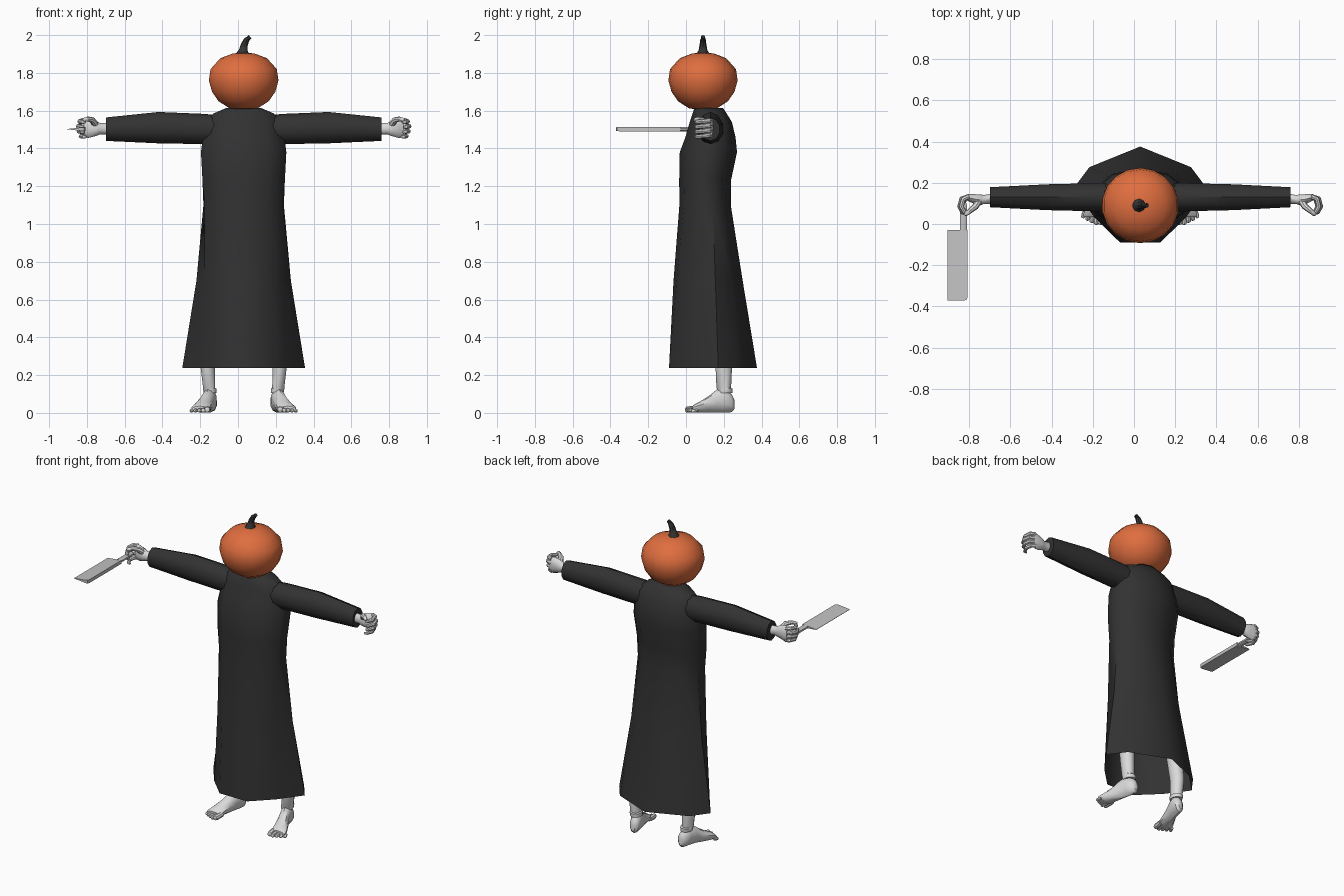
import bpy, bmesh, math
from mathutils import Vector

if "Cube" in bpy.data.objects:
    bpy.data.objects.remove(bpy.data.objects["Cube"])

CX = 0.03  # body centre line


def material(name, rgb):
    m = bpy.data.materials.new(name)
    m.diffuse_color = (*rgb, 1)
    m.use_nodes = True
    m.node_tree.nodes["Principled BSDF"].inputs["Base Color"].default_value = m.diffuse_color
    return m


CLOTH = material("black_cloth", (0.032, 0.032, 0.032))
ORANGE = material("pumpkin_orange", (0.74, 0.155, 0.05))
STEM = material("dark_stem", (0.035, 0.035, 0.035))
SKIN = material("pale_skin", (0.70, 0.70, 0.70))
STEEL = material("steel_grey", (0.55, 0.55, 0.55))


def finish(name, bm, mat, angle=40):
    bmesh.ops.recalc_face_normals(bm, faces=bm.faces)
    me = bpy.data.meshes.new(name)
    bm.to_mesh(me)
    bm.free()
    me.materials.append(mat)
    ob = bpy.data.objects.new(name, me)
    bpy.context.collection.objects.link(ob)
    bpy.ops.object.select_all(action='DESELECT')
    bpy.context.view_layer.objects.active = ob
    ob.select_set(True)
    bpy.ops.object.shade_smooth_by_angle(angle=math.radians(angle))
    return ob


def add_loft(bm, rings, start=True, end=True):
    vs = [[bm.verts.new(p) for p in r] for r in rings]
    n = len(vs[0])
    for a, b in zip(vs, vs[1:]):
        for i in range(n):
            j = (i + 1) % n
            bm.faces.new((a[i], a[j], b[j], b[i]))
    if start:
        bm.faces.new(vs[0])
    if end:
        bm.faces.new(vs[-1])


def add_tube(bm, path, n=8):
    """Path entries: (x, y, z, radius)."""
    pts = [Vector(p[:3]) for p in path]
    rings = []
    for i, p in enumerate(pts):
        t = (pts[min(i + 1, len(pts) - 1)] - pts[max(i - 1, 0)]).normalized()
        ref = Vector((0, 0, 1)) if abs(t.z) < 0.8 else Vector((0, 1, 0))
        u = t.cross(ref).normalized()
        v = t.cross(u)
        rings.append([p + path[i][3] * (math.cos(a) * u + math.sin(a) * v)
                      for a in (2 * math.pi * k / n for k in range(n))])
    add_loft(bm, rings)


def ellipse(axis, pos, cu, cv, ru, rv, n=10):
    """Ring across the x, y or z axis."""
    out = []
    for k in range(n):
        a = 2 * math.pi * (k + 0.5) / n
        u, v = cu + ru * math.cos(a), cv + rv * math.sin(a)
        out.append({'x': (pos, u, v), 'y': (u, pos, v), 'z': (u, v, pos)}[axis])
    return out


# Robe: angular hem blending into a rounded torso
def closed(half):
    return half + [(-x, y) for x, y in reversed(half[1:-1])]


HEM = closed([(0, 1), (.76, .57), (1, .12), (.68, -.48), (.3, -1), (0, -1)])
TORSO = closed([(0, 1), (.6, .82), (1, .32), (1, -.3), (.6, -.8), (0, -1)])
rings = []
for z, hw, front, back, t in [(.237, .325, -.09, .376, 0), (.70, .25, -.066, .30, .45),
                              (1.10, .213, -.035, .237, .9), (1.23, .218, -.036, .238, 1),
                              (1.38, .226, -.033, .27, 1), (1.46, .216, -.003, .262, 1),
                              (1.54, .20, .02, .243, 1), (1.585, .16, .035, .215, 1),
                              (1.615, .09, .045, .195, 1)]:
    mid, hd = (front + back) / 2, (back - front) / 2
    rings.append([(CX + hw * (h[0] * (1 - t) + s[0] * t),
                   mid + hd * (h[1] * (1 - t) + s[1] * t), z) for h, s in zip(HEM, TORSO)])
bm = bmesh.new()
add_loft(bm, rings, start=False)
finish("robe", bm, CLOTH, 60)

# Sleeves
for side, label in ((1, "left"), (-1, "right")):
    bm = bmesh.new()
    add_loft(bm, [ellipse('x', CX + side * d, .13, z, ry, rz, 10) for d, z, ry, rz in
                  [(.12, 1.50, .07, .075), (.21, 1.503, .072, .08), (.45, 1.51, .066, .083),
                   (.73, 1.502, .051, .062)]])
    finish(label + "_sleeve", bm, CLOTH)

# Pumpkin head, turned from a profile of (radius, height)
bm = bmesh.new()
add_loft(bm, [ellipse('z', z, CX, .09, r, r * .98, 18) for r, z in
              [(.03, 1.607), (.075, 1.612), (.135, 1.65), (.17, 1.70), (.187, 1.76),
               (.178, 1.82), (.125, 1.878), (.06, 1.902), (.015, 1.908)]])
finish("pumpkin_head", bm, ORANGE, 50)

# Bent stem
bm = bmesh.new()
add_tube(bm, [(.026, .09, 1.90, .036), (.028, .09, 1.92, .023), (.034, .09, 1.95, .018),
              (.046, .09, 1.975, .015), (.064, .09, 1.992, .011)], 8)
finish("stem", bm, STEM)

# Legs and bare feet, turned outwards
for side, label in ((1, "left"), (-1, "right")):
    def X(d):
        return CX + side * d
    bm = bmesh.new()
    add_loft(bm, [ellipse('z', z, X(d), y, rx, ry, 12) for z, d, y, rx, ry in
                  [(.105, .178, .205, .034, .042), (.128, .180, .205, .037, .043),
                   (.132, .183, .20, .033, .040), (.24, .19, .20, .039, .045),
                   (.45, .18, .18, .047, .052)]])
    finish(label + "_leg", bm, SKIN)
    bm = bmesh.new()
    add_loft(bm, [ellipse('y', y, X(d), z, rx, rz, 10) for y, d, z, rx, rz in
                  [(.256, .170, .045, .014, .025), (.243, .171, .05, .030, .046),
                   (.205, .178, .067, .036, .066), (.165, .188, .063, .035, .062),
                   (.12, .204, .045, .040, .044), (.075, .220, .031, .048, .030),
                   (.045, .230, .024, .049, .022), (.035, .232, .02, .044, .016)]])
    # toes, largest on the inside
    for k in range(5):
        d, r = .192 + .021 * k, (.017, .013, .012, .011, .010)[k]
        tip = (-.003, -.004, .006, .016, .028)[k]
        add_tube(bm, [(X(d - .006), .06, r + .004, r * .9), (X(d), tip + .016, r + .001, r),
                      (X(d + .002), tip + .004, r, r * .85), (X(d + .003), tip, r, r * .4)], 8)
    finish(label + "_foot", bm, SKIN)

# Hands: wrist, palm, curled fingers and thumb
for side, label in ((1, "left"), (-1, "right")):
    def X(d):
        return CX + side * d
    bm = bmesh.new()
    add_loft(bm, [ellipse('x', X(d), y, z, ry, rz, 10) for d, y, z, ry, rz in
                  [(.70, .125, 1.503, .027, .031), (.762, .118, 1.505, .023, .030),
                   (.768, .118, 1.505, .026, .034), (.79, .118, 1.508, .027, .044),
                   (.82, .125, 1.508, .022, .052), (.845, .130, 1.508, .014, .050)]])
    for k in range(4):
        z, r, e = 1.547 - .026 * k, .0125 - .001 * (k == 3), (0, .008, .004, -.006)[k]
        add_tube(bm, [(X(.83), .134, z, r), (X(.858 + e), .122, z, r * 1.05),
                      (X(.868 + e), .085, z - .004, r), (X(.852 + e), .056, z - .007, r * .9),
                      (X(.838 + e), .050, z - .008, r * .5)], 8)
    add_tube(bm, [(X(.785), .11, 1.525, .018), (X(.80), .085, 1.55, .016),
                  (X(.825), .065, 1.556, .013), (X(.845), .048, 1.552, .010),
                  (X(.852), .044, 1.551, .005)], 8)
    finish(label + "_hand", bm, SKIN)

# Cleaver blade: wedge with a thick spine and thin cutting edge
outline = [(-.808, -.03), (-.808, -.355), (-.812, -.366), (-.822, -.371), (-.905, -.371),
           (-.905, -.03)]
bm = bmesh.new()
add_loft(bm, [[(x, y, 1.502 + s * (.001 + .010 * (x + .905) / .097)) for x, y in outline]
              for s in (-1, 1)])
finish("cleaver_blade", bm, STEEL, 25)

# Cleaver handle
bm = bmesh.new()
add_loft(bm, [ellipse('y', y, -.828, 1.502, rx, rz, 8) for y, rx, rz in
              [(-.034, .019, .012), (.02, .018, .013), (.09, .019, .014), (.105, .014, .010)]])
finish("cleaver_handle", bm, STEEL)
